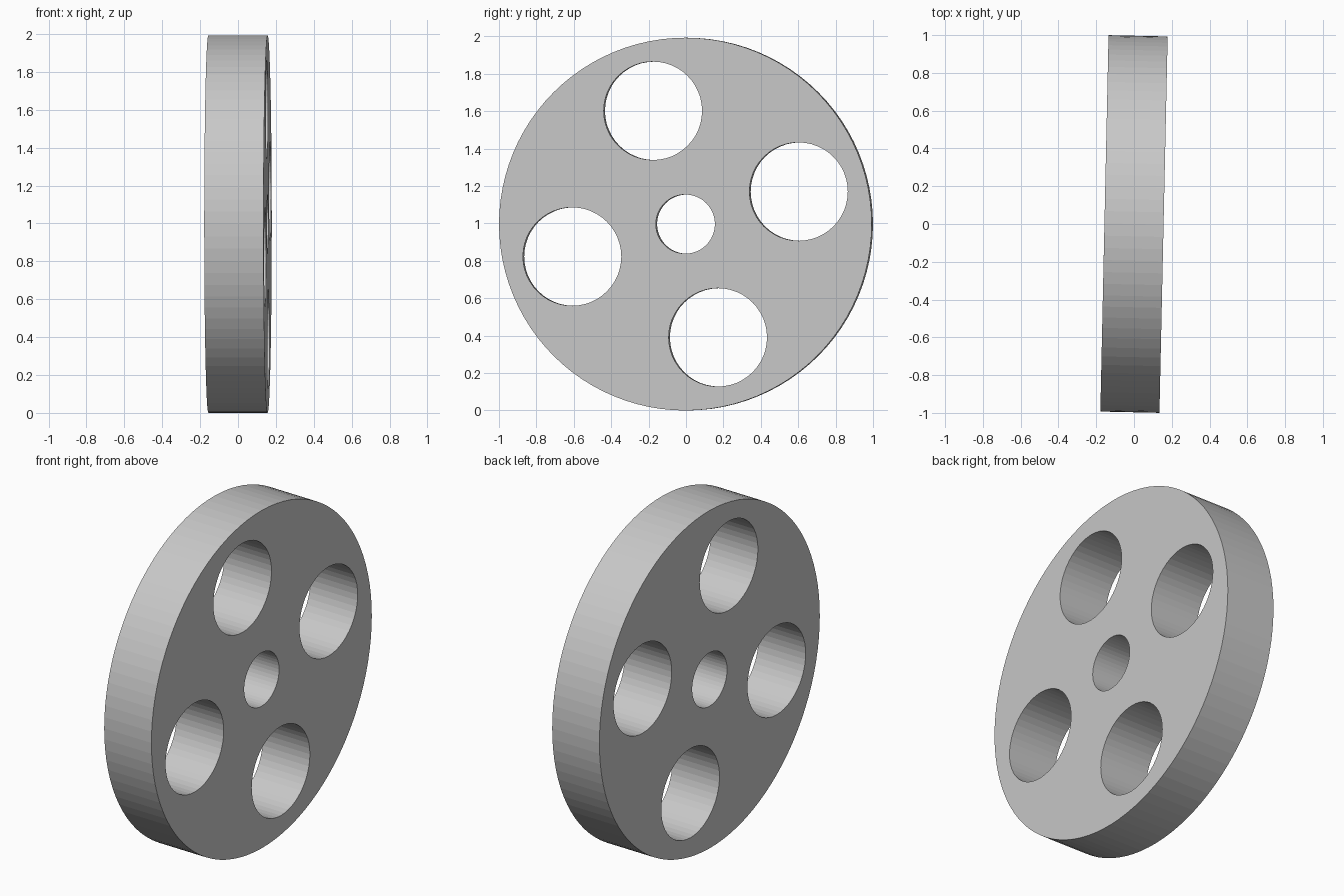
import bpy
import math
from mathutils import Matrix

if "Cube" in bpy.data.objects:
    bpy.data.objects.remove(bpy.data.objects["Cube"])

RADIUS, THICKNESS = 0.9965, 0.313
HOLE_RADIUS, HOLE_ORBIT, BORE_RADIUS = 0.263, 0.63, 0.158

grey = bpy.data.materials.new("plain grey")
grey.diffuse_color = (0.58, 0.58, 0.58, 1)
grey.use_nodes = True
grey.node_tree.nodes["Principled BSDF"].inputs["Base Color"].default_value = grey.diffuse_color

# Wheel profile: a rim circle with round openings, extruded to the thickness
curve = bpy.data.curves.new("wheel_profile", 'CURVE')
curve.dimensions = '2D'
curve.fill_mode = 'BOTH'
curve.extrude = THICKNESS / 2


def add_circle(cx, cy, radius, sides):
    spline = curve.splines.new('POLY')
    spline.points.add(sides - 1)
    for i, point in enumerate(spline.points):
        a = math.tau * i / sides
        point.co = (cx + radius * math.cos(a), cy + radius * math.sin(a), 0, 1)
    spline.use_cyclic_u = True
    spline.use_smooth = False


add_circle(0, 0, RADIUS, 96)        # outer rim
add_circle(0, 0, BORE_RADIUS, 48)   # axle bore
for k in range(4):                  # four lightening holes
    a = math.radians(16 + 90 * k)
    add_circle(HOLE_ORBIT * math.cos(a), HOLE_ORBIT * math.sin(a), HOLE_RADIUS, 48)

# Wheel disc: stood upright on its rim and turned slightly about z
wheel = bpy.data.objects.new("wheel_disc", curve)
bpy.context.collection.objects.link(wheel)
stand = Matrix(((0, 0, 1), (1, 0, 0), (0, 1, 0))).to_4x4()
wheel.matrix_world = (Matrix.Translation((0, 0, RADIUS))
                      @ Matrix.Rotation(math.radians(-1.25), 4, 'Z') @ stand)

bpy.context.view_layer.objects.active = wheel
wheel.select_set(True)
bpy.ops.object.convert(target='MESH')

# Weld the caps to the walls and make normals face outward
wheel = bpy.context.object
bpy.ops.object.mode_set(mode='EDIT')
bpy.ops.mesh.select_all(action='SELECT')
bpy.ops.mesh.remove_doubles(threshold=0.0005)
bpy.ops.mesh.normals_make_consistent(inside=False)
bpy.ops.object.mode_set(mode='OBJECT')
wheel.data.materials.clear()
wheel.data.materials.append(grey)
